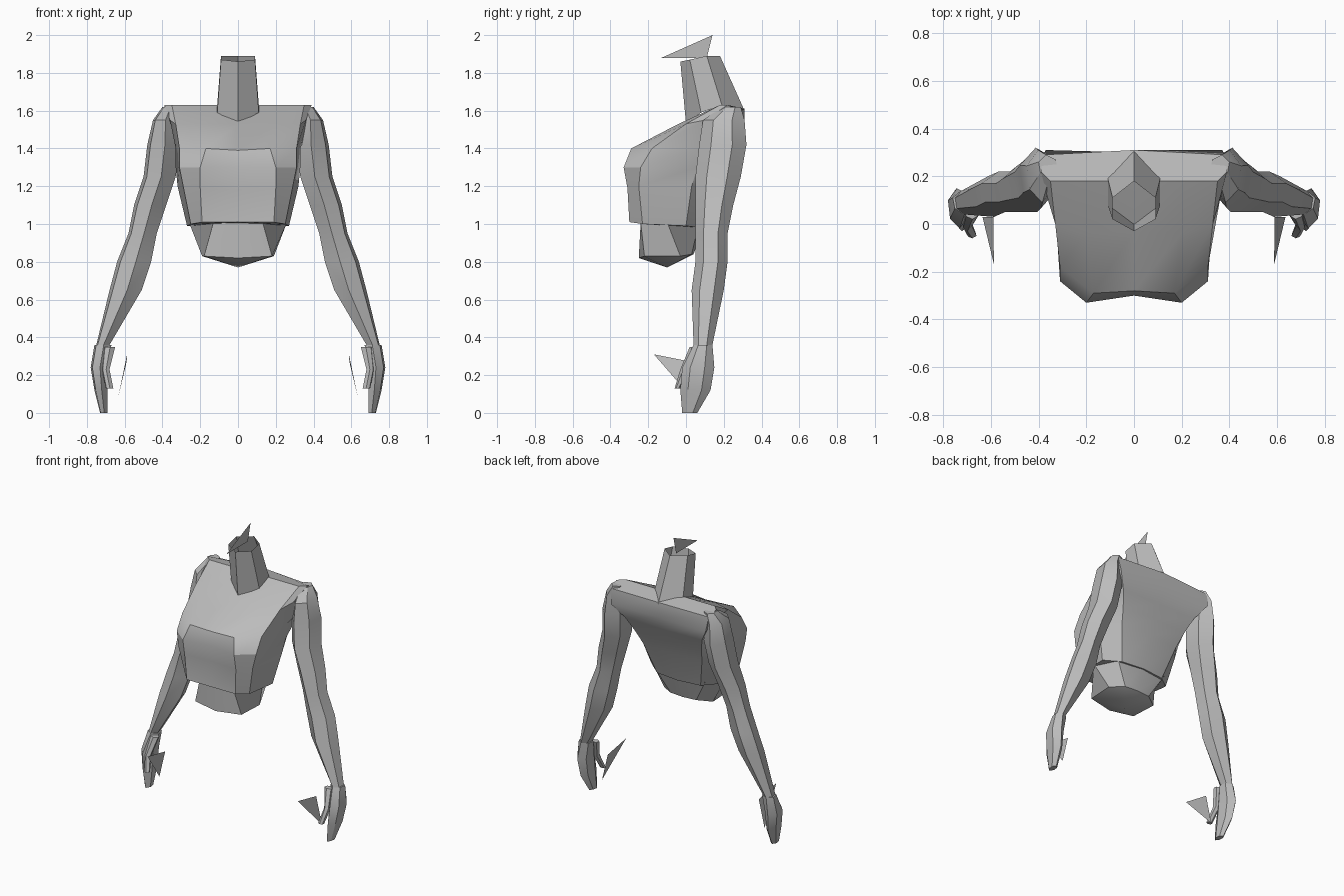
import bpy
import bmesh
import math

default_cube = bpy.data.objects.get("Cube")
if default_cube:
    bpy.data.objects.remove(default_cube, do_unlink=True)

# One plain clay colour for the whole figure
clay = bpy.data.materials.new("clay_grey")
clay.use_nodes = True
clay_colour = (0.5, 0.5, 0.5, 1)
clay.diffuse_color = clay_colour
clay.node_tree.nodes["Principled BSDF"].inputs["Base Color"].default_value = clay_colour


def finish(name, mesh_builder, smooth=True):
    """Turn a bmesh into a named, shaded object."""
    bmesh.ops.recalc_face_normals(mesh_builder, faces=mesh_builder.faces[:])
    mesh = bpy.data.meshes.new(name)
    mesh_builder.to_mesh(mesh)
    mesh_builder.free()
    mesh.materials.append(clay)
    part = bpy.data.objects.new(name, mesh)
    bpy.context.collection.objects.link(part)
    if smooth:
        bpy.ops.object.select_all(action="DESELECT")
        part.select_set(True)
        bpy.context.view_layer.objects.active = part
        bpy.ops.object.shade_smooth_by_angle(angle=math.radians(30))
    return part


def loft(name, rings, cap_bottom=True, cap_top=True, tip=None):
    """Skin a stack of closed rings, with optional caps or a pointed base."""
    builder = bmesh.new()
    loops = [[builder.verts.new(point) for point in ring] for ring in rings]
    count = len(loops[0])
    for lower, upper in zip(loops, loops[1:]):
        for i in range(count):
            j = (i + 1) % count
            builder.faces.new((lower[i], lower[j], upper[j], upper[i]))
    if tip:
        apex = builder.verts.new(tip)
        for i in range(count):
            builder.faces.new((loops[0][i], apex, loops[0][(i + 1) % count]))
    elif cap_bottom:
        builder.faces.new(loops[0])
    if cap_top:
        builder.faces.new(loops[-1])
    return finish(name, builder)


def mirrored(half):
    """Complete a half ring that runs from front centre to back centre."""
    return half + [(-x, y, z) for x, y, z in half[-2:0:-1]]


def flat_triangle(name, corners):
    builder = bmesh.new()
    builder.faces.new([builder.verts.new(corner) for corner in corners])
    return finish(name, builder, smooth=False)


# Chest and shoulders: front, bust, side, flank, shoulder blade, spine
chest_rows = [
    [(0, -.3, 1.01), (.19, -.3, 1.01), (.25, -.23, 1), (.27, 0, .99), (.17, .08, .98), (0, .1, .98)],
    [(0, -.28, 1.18), (.2, -.31, 1.19), (.29, -.25, 1.2), (.32, .03, 1.2), (.23, .15, 1.2), (0, .18, 1.2)],
    [(0, -.3, 1.3), (.2, -.33, 1.3), (.31, -.24, 1.3), (.33, .06, 1.3), (.26, .2, 1.3), (0, .22, 1.3)],
    [(0, -.28, 1.39), (.17, -.29, 1.4), (.31, -.18, 1.4), (.33, .07, 1.4), (.3, .25, 1.4), (0, .26, 1.4)],
    [(0, -.03, 1.53), (.2, -.04, 1.53), (.33, 0, 1.53), (.36, .1, 1.55), (.37, .31, 1.5), (0, .3, 1.5)],
    [(0, .18, 1.63), (.2, .18, 1.63), (.35, .18, 1.63), (.39, .22, 1.63), (.38, .29, 1.6), (0, .31, 1.61)],
]
loft("chest", [mirrored(row) for row in chest_rows])

# Waist tucked under the hem, ending in a shallow point
waist_rows = [
    [(0, -.25, .82), (.18, -.22, .83), (.19, -.03, .83), (.1, .03, .84), (0, .04, .84)],
    [(0, -.24, 1.01), (.13, -.24, 1.01), (.26, -.1, 1.01), (.2, .07, 1.01), (0, .1, 1.01)],
]
loft("waist", [mirrored(row) for row in waist_rows], cap_top=False, tip=(0, -.1, .77))

# Open, faceted neck leaning forward
neck_rows = [
    [(0, 0, 1.53), (.11, .08, 1.59), (.11, .19, 1.63), (0, .31, 1.6)],
    [(0, -.03, 1.86), (.09, .02, 1.87), (.09, .11, 1.89), (0, .18, 1.89)],
]
loft("neck", [mirrored(row) for row in neck_rows], cap_bottom=False, cap_top=False)
flat_triangle("neck_fin", [(0, -.13, 1.88), (0, .14, 2), (0, .11, 1.88)])

# Arm outline: height, inner x, outer x, front y, back y
arm_outline = [
    (1.62, .32, .40, .19, .29),
    (1.55, .33, .45, .09, .31),
    (1.42, .31, .48, .07, .32),
    (1.25, .33, .50, .05, .29),
    (1.10, .38, .55, .05, .25),
    (.95, .43, .58, .05, .22),
    (.80, .46, .64, .05, .22),
    (.65, .51, .68, .03, .20),
    (.36, .68, .75, .04, .14),
]
hand_outline = [
    (.36, .67, .76, .04, .14),
    (.24, .69, .78, -.02, .15),
    (.12, .69, .76, -.03, .13),
    (0, .69, .73, -.02, .06),
]
thumb_outline = [
    (.35, .65, .71, .02, .07),
    (.23, .68, .72, -.03, .03),
    (.13, .66, .70, -.06, -.03),
]
# Six-sided limb section with a ridge down the front
limb_section = [(-.1, -1), (.8, -.5), (1, .4), (.2, 1), (-.8, .6), (-1, -.3)]


def limb_rings(outline, side):
    rings = []
    for z, inner, outer, front, back in outline:
        centre_x, half_x = (inner + outer) / 2, (outer - inner) / 2
        centre_y, half_y = (front + back) / 2, (back - front) / 2
        rings.append([(side * (centre_x + u * half_x), centre_y + v * half_y, z)
                      for u, v in limb_section])
    return rings


# Both arms with hands, thumbs and the loose fin beside each palm
for label, side in (("left", 1), ("right", -1)):
    loft(label + "_arm", limb_rings(arm_outline, side))
    loft(label + "_hand", limb_rings(hand_outline, side))
    loft(label + "_thumb", limb_rings(thumb_outline, side))
    fin = [(.587, -.17, .31), (.59, .03, .27), (.635, .03, .08)]
    flat_triangle(label + "_hand_fin", [(side * x, y, z) for x, y, z in fin])
